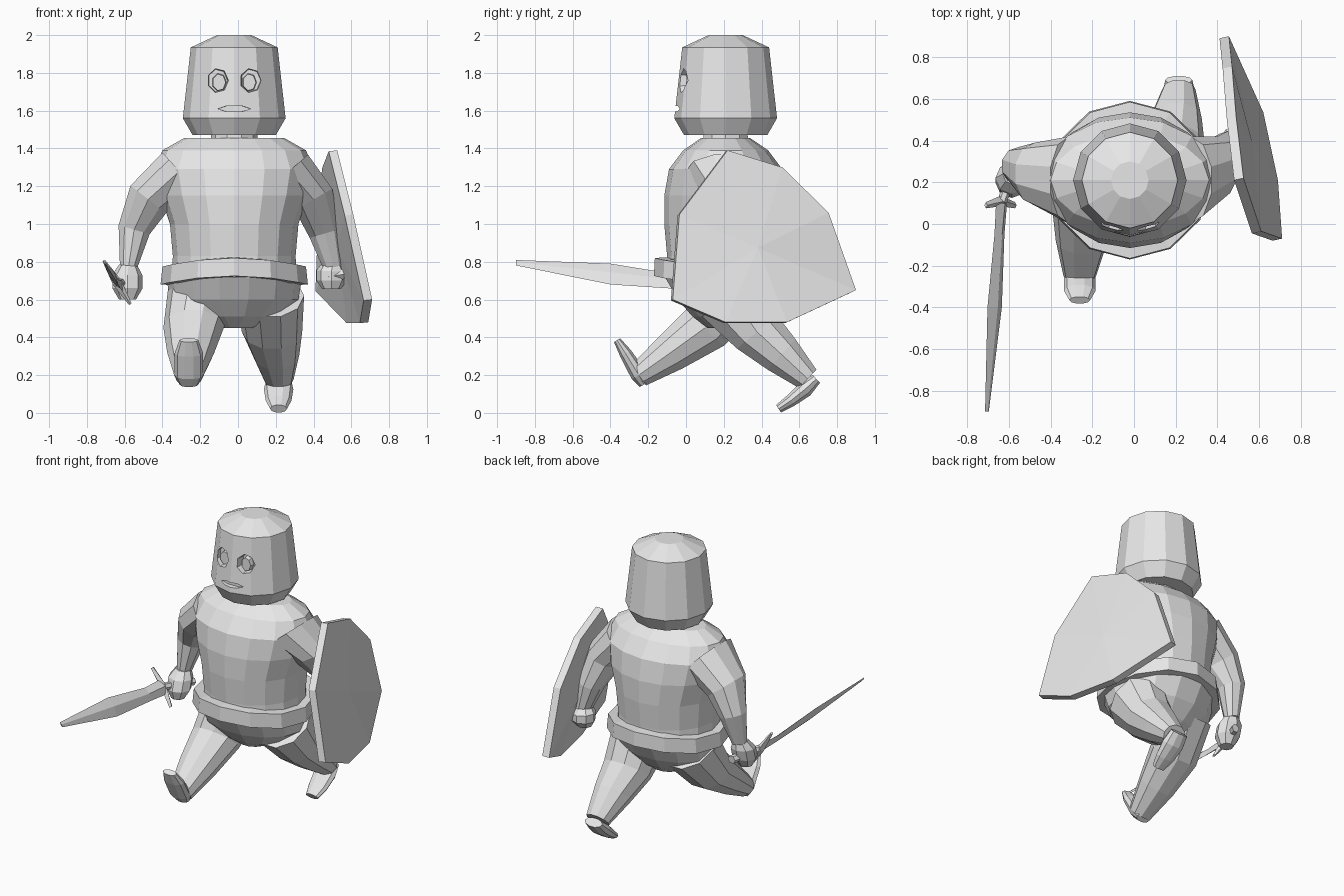
import bpy, bmesh, math
from mathutils import Vector

if "Cube" in bpy.data.objects:
    bpy.data.objects.remove(bpy.data.objects["Cube"])

grey = bpy.data.materials.new("plain_grey")
grey.use_nodes = True
grey.diffuse_color = (0.8, 0.8, 0.8, 1)
grey.node_tree.nodes["Principled BSDF"].inputs["Base Color"].default_value = (0.8, 0.8, 0.8, 1)

X, Y = Vector((1, 0, 0)), Vector((0, 1, 0))
CX, CY = -0.02, 0.21          # body axis


def finish(name, bm):
    bmesh.ops.recalc_face_normals(bm, faces=bm.faces)
    mesh = bpy.data.meshes.new(name)
    bm.to_mesh(mesh)
    bm.free()
    mesh.materials.append(grey)
    ob = bpy.data.objects.new(name, mesh)
    bpy.context.collection.objects.link(ob)
    return ob


def skin(name, rings):
    """Join rings of points into a closed solid."""
    bm = bmesh.new()
    loops = [[bm.verts.new(p) for p in r] for r in rings]
    n = len(loops[0])
    for a, b in zip(loops, loops[1:]):
        for i in range(n):
            j = (i + 1) % n
            bm.faces.new((a[i], a[j], b[j], b[i]))
    bm.faces.new(loops[0])
    bm.faces.new(loops[-1])
    return finish(name, bm)


def loft(name, path, sides=10, u=X, lift=0.0):
    """Path of (x, y, z, radius along u, radius across u)."""
    pts = [Vector(p[:3]) for p in path]
    rings = []
    for i, (c, p) in enumerate(zip(pts, path)):
        tangent = pts[min(i + 1, len(pts) - 1)] - pts[max(i - 1, 0)]
        v = tangent.cross(u).normalized()
        ring = []
        for k in range(sides):
            a = math.tau * k / sides
            q = c + u * math.cos(a) * p[3] + v * math.sin(a) * p[4]
            q.z += lift * math.sin(a) ** 2
            ring.append(q)
        rings.append(ring)
    return skin(name, rings)


def upright(name, rows, sides, lift=0.0):
    """Rows of (z, half width, half depth) about the body axis."""
    return loft(name, [(CX, CY, z, rx, ry) for z, rx, ry in rows], sides, X, lift)


# Helmet with cut eyes and mouth
helmet = upright("helmet", [(1.47, .22, .22), (1.56, .272, .272),
                            (1.935, .23, .23), (2.0, .09, .09)], 12)
cutters = [loft("mouth_cutter", [(CX, -.15, 1.61, .095, .022),
                                 (CX, -.025, 1.61, .085, .016)], 6)]
for side in (-1, 1):
    x = CX + side * .088
    cutters.append(loft("eye_cutter", [(x, -.15, 1.76, .068, .078),
                                       (x, .03, 1.76, .052, .06)], 7))
for c in cutters:
    c.hide_render = True
    mod = helmet.modifiers.new("cut", "BOOLEAN")
    mod.operation = "DIFFERENCE"
    mod.object = c
bpy.context.view_layer.update()
graph = bpy.context.evaluated_depsgraph_get()
cut_mesh = bpy.data.meshes.new_from_object(helmet.evaluated_get(graph))
helmet.modifiers.clear()
helmet.data = cut_mesh
for c in cutters:
    bpy.data.objects.remove(c)
for label, side in (("right", -1), ("left", 1)):
    x = CX + side * .08
    loft(label + "_eye", [(x, .04, 1.75, .04, .05), (x, .0, 1.75, .035, .045)], 7)

# Neck, torso, belt and hips
upright("neck", [(1.38, .13, .13), (1.5, .12, .12)], 10)
upright("torso", [(.72, .33, .31), (.83, .325, .31), (1.0, .34, .325),
                  (1.15, .39, .325), (1.29, .42, .30), (1.39, .38, .225),
                  (1.455, .265, .13)], 16)
upright("belt", [(.78, .30, .29), (.775, .38, .375), (.68, .39, .38),
                 (.675, .30, .29)], 12, .045)
upright("hips", [(.45, .10, .10), (.51, .24, .18), (.6, .34, .26),
                 (.72, .36, .33)], 14)

# Running legs and feet
loft("right_leg", [(-.19, .24, .66, .18, .20), (-.235, .10, .45, .16, .145),
                   (-.25, -.08, .32, .125, .11), (-.26, -.25, .2, .078, .07)])
loft("right_foot", [(-.26, -.222, .15, .05, .028), (-.26, -.25, .2, .076, .045),
                    (-.26, -.32, .315, .076, .035), (-.26, -.365, .385, .05, .02)])
loft("left_leg", [(.17, .24, .62, .18, .20), (.18, .375, .43, .16, .145),
                  (.2, .505, .31, .125, .115), (.215, .645, .18, .08, .07)])
loft("left_foot", [(.215, .69, .18, .065, .03), (.215, .63, .125, .078, .045),
                   (.215, .555, .065, .068, .035), (.215, .49, .022, .045, .025)])

# Arms and fists
loft("right_arm", [(-.31, .21, 1.28, .21, .14), (-.475, .24, 1.13, .15, .125),
                   (-.55, .28, .97, .09, .09), (-.58, .25, .77, .05, .048)], 10, Y)
loft("right_hand", [(-.58, .24, .78, .05, .05), (-.585, .22, .73, .075, .08),
                    (-.585, .2, .66, .075, .08), (-.585, .19, .6, .045, .045)], 8, Y)
loft("left_arm", [(.27, .21, 1.28, .21, .14), (.4, .27, 1.13, .15, .12),
                  (.46, .36, .95, .09, .088), (.505, .39, .77, .052, .055)], 10, Y)
loft("left_hand", [(.5, .39, .785, .05, .055), (.495, .4, .75, .075, .08),
                   (.495, .4, .70, .075, .08), (.495, .39, .655, .045, .05)], 8, Y)

# Sword: grip, cross guard and leaf blade
edge = Vector((.53, 0, -.85)).normalized()
loft("sword_grip", [(-.56, .31, .67, .028, .028), (-.635, .1, .69, .024, .024)], 6)
loft("sword_guard", [(-.71, .09, .805, .015, .008), (-.64, .11, .69, .025, .025),
                     (-.57, .09, .575, .015, .008)], 4, Y)
loft("sword_blade", [(-.635, .1, .69, .05, .02), (-.645, -.05, .695, .045, .015),
                     (-.668, -.4, .735, .065, .018), (-.705, -.9, .795, .017, .004)],
     4, edge)

# Shield: leaning eight-sided plate
outline = [(.525, .22, 1.39), (.49, .51, 1.3), (.47, .755, 1.06), (.455, .9, .65),
           (.62, .535, .48), (.69, .21, .48), (.71, -.07, .6), (.61, -.035, 1.05)]
outer = [Vector(p) for p in outline]
inset = Vector((-.045, -.01, -.005))
shield = skin("shield", [[p + inset for p in outer], outer])
bm = bmesh.new()
bm.from_mesh(shield.data)
bmesh.ops.poke(bm, faces=[f for f in bm.faces if len(f.verts) > 4])
bm.to_mesh(shield.data)
bm.free()
loft("shield_strap", [(.48, .37, .72, .04, .03), (.59, .37, .74, .04, .03)], 6, Y)
